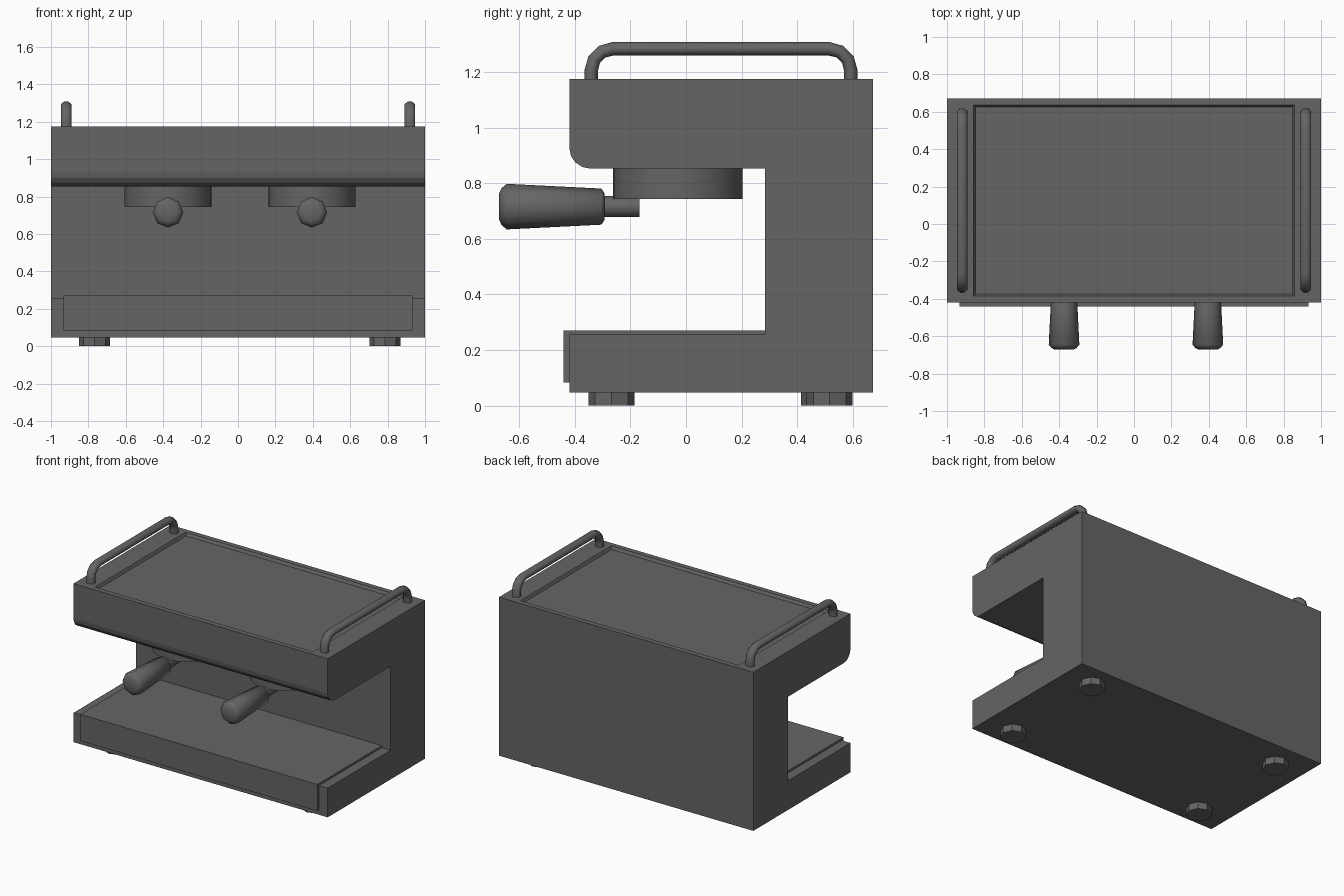
import bpy, bmesh
from math import sin, cos, pi, radians
from mathutils import Vector

if "Cube" in bpy.data.objects:
    bpy.data.objects.remove(bpy.data.objects["Cube"])

# dark grey finish for the whole machine
DARK = bpy.data.materials.new("dark_grey")
DARK.diffuse_color = (0.13, 0.13, 0.13, 1)
DARK.use_nodes = True
DARK.node_tree.nodes["Principled BSDF"].inputs["Base Color"].default_value = DARK.diffuse_color


def add_mesh(name, bm, smooth=None):
    bmesh.ops.recalc_face_normals(bm, faces=bm.faces)
    me = bpy.data.meshes.new(name)
    bm.to_mesh(me)
    bm.free()
    me.materials.append(DARK)
    ob = bpy.data.objects.new(name, me)
    bpy.context.collection.objects.link(ob)
    if smooth:
        bpy.ops.object.select_all(action='DESELECT')
        ob.select_set(True)
        bpy.context.view_layer.objects.active = ob
        bpy.ops.object.shade_smooth_by_angle(angle=radians(smooth))
    return ob


def extrude_profile(pts, half):
    """Extrude a (y, z) outline symmetrically along x."""
    bm = bmesh.new()
    f = bm.faces.new([bm.verts.new((-half, y, z)) for y, z in pts])
    ext = bmesh.ops.extrude_face_region(bm, geom=[f])
    bmesh.ops.translate(bm, vec=(2 * half, 0, 0),
                        verts=[v for v in ext['geom'] if isinstance(v, bmesh.types.BMVert)])
    # keep the starting cap so the solid is closed
    if not f.is_valid:
        bmesh.ops.holes_fill(bm, edges=bm.edges)
    return bm


def loft(name, centre, axis, profile, sides, smooth=None):
    """Capped rings of (position, radius) along axis 'y' or 'z'."""
    bm = bmesh.new()
    rings = []
    for t, r in profile:
        ring = []
        for i in range(sides):
            a = 2 * pi * i / sides
            p = (r * cos(a), t, r * sin(a)) if axis == 'y' else (r * cos(a), r * sin(a), t)
            ring.append(bm.verts.new(Vector(p) + Vector(centre)))
        rings.append(ring)
    for a, b in zip(rings, rings[1:]):
        for i in range(sides):
            j = (i + 1) % sides
            bm.faces.new((a[i], a[j], b[j], b[i]))
    bm.faces.new(rings[0])
    bm.faces.new(rings[-1])
    return add_mesh(name, bm, smooth)


# C-shaped body with a rounded lower front edge on the head
R, HEAD = 0.075, 0.853
arc = [(-0.42 + R - R * sin(a), HEAD + R - R * cos(a))
       for a in (pi / 2 * i / 4 for i in range(5))]
body = extrude_profile([(-0.42, 0.048), (0.672, 0.048), (0.672, 1.175), (-0.42, 1.175)]
                       + arc[::-1] + [(0.285, HEAD), (0.285, 0.256), (-0.42, 0.256)], 1.0)

# shallow cup tray sunk into the top
bmesh.ops.recalc_face_normals(body, faces=body.faces)
top = max(body.faces, key=lambda f: f.calc_center_median().z)
bmesh.ops.inset_region(body, faces=[top], thickness=0.036, use_even_offset=True)
for v in top.verts:
    v.co.x *= 0.857 / 0.964
bmesh.ops.inset_region(body, faces=[top], thickness=0.01, use_even_offset=True)
for v in top.verts:
    v.co.z -= 0.02
add_mesh("body", body)

# drip tray with a front plate
add_mesh("drip_tray", extrude_profile(
    [(-0.44, 0.083), (-0.41, 0.083), (-0.41, 0.24), (0.286, 0.24),
     (0.286, 0.271), (-0.44, 0.271)], 0.932))

# brew groups and their handles
for side, x in (("left", -0.374), ("right", 0.395)):
    loft(f"{side}_brew_group", (x, -0.03, 0), 'z',
         [(0.744, 0.233), (0.86, 0.233)], 32, 30)
    loft(f"{side}_handle_neck", (x, 0, 0.716), 'y',
         [(-0.31, 0.038), (-0.167, 0.038)], 12, 35)
    loft(f"{side}_handle_grip", (x, 0, 0.716), 'y',
         [(-0.672, 0.048), (-0.664, 0.066), (-0.645, 0.082),
          (-0.305, 0.065), (-0.293, 0.048)], 8, 50)

# cup rails along both sides of the top
B, Y0, Y1, Z = 0.078, -0.341, 0.593, 1.284
bend = [pi / 2 * i / 3 for i in range(4)]
path = [(Y0, 1.165)]
path += [(Y0 + B - B * cos(a), Z - B + B * sin(a)) for a in bend]
path += [(Y1 - B + B * sin(a), Z - B + B * cos(a)) for a in bend]
path += [(Y1, 1.165)]
for side, x in (("left", -0.919), ("right", 0.919)):
    cu = bpy.data.curves.new(f"{side}_cup_rail", 'CURVE')
    cu.dimensions = '3D'
    cu.bevel_depth = 0.026
    cu.bevel_resolution = 2
    cu.use_fill_caps = True
    cu.materials.append(DARK)
    sp = cu.splines.new('POLY')
    sp.points.add(len(path) - 1)
    for p, (y, z) in zip(sp.points, path):
        p.co = (0, y, z, 1)
        p.tilt = pi / 8
    ob = bpy.data.objects.new(f"{side}_cup_rail", cu)
    ob.location.x = x
    ob.scale.x = 1.18
    bpy.context.collection.objects.link(ob)

# feet
for name, x, y in (("front_left", -0.768, -0.268), ("front_right", 0.786, -0.268),
                   ("back_left", -0.768, 0.497), ("back_right", 0.786, 0.517)):
    loft(f"{name}_foot", (x, y, 0), 'z', [(0, 0.083), (0.055, 0.083)], 8)
